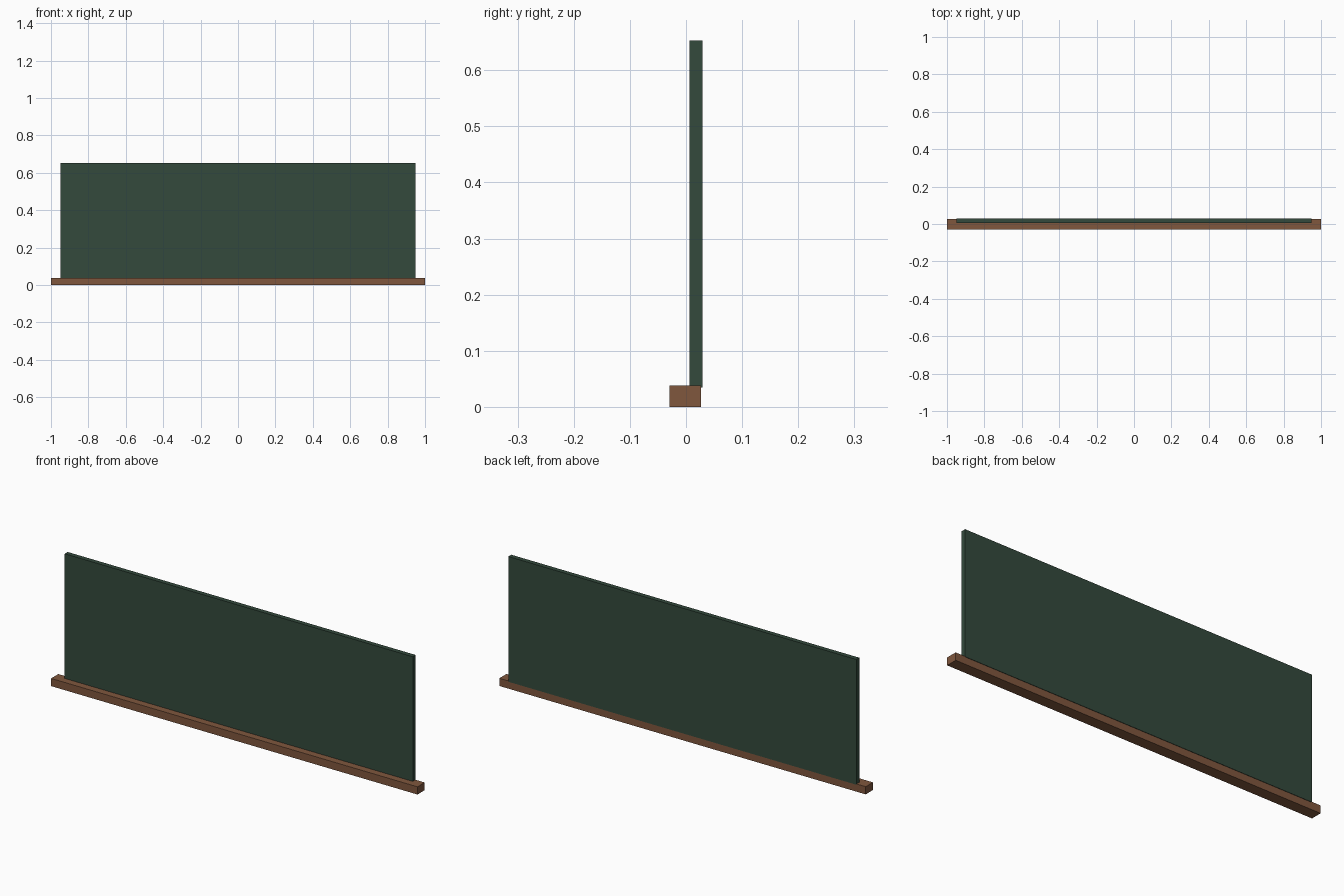
import bpy

if "Cube" in bpy.data.objects:
    bpy.data.objects.remove(bpy.data.objects["Cube"])


def material(name, color):
    mat = bpy.data.materials.new(name)
    mat.diffuse_color = color
    mat.use_nodes = True
    mat.node_tree.nodes["Principled BSDF"].inputs["Base Color"].default_value = mat.diffuse_color
    return mat


def box(name, low, high, mat):
    center = [(a + b) / 2 for a, b in zip(low, high)]
    size = [b - a for a, b in zip(low, high)]
    bpy.ops.mesh.primitive_cube_add(size=1, location=center)
    obj = bpy.context.object
    obj.name = name
    obj.scale = size
    bpy.ops.object.transform_apply(location=False, rotation=False, scale=True)
    obj.data.materials.append(mat)
    return obj


green = material("board_green", (0.033, 0.067, 0.045, 1))
wood = material("wood_brown", (0.214, 0.095, 0.048, 1))

# Writing panel, slightly sunk into the ledge and just proud of its back
box("chalkboard_panel", (-0.95, 0.006, 0.035), (0.95, 0.029, 0.653), green)

# Wooden ledge along the bottom
box("chalk_ledge", (-1.0, -0.029, 0.0), (1.0, 0.027, 0.038), wood)
